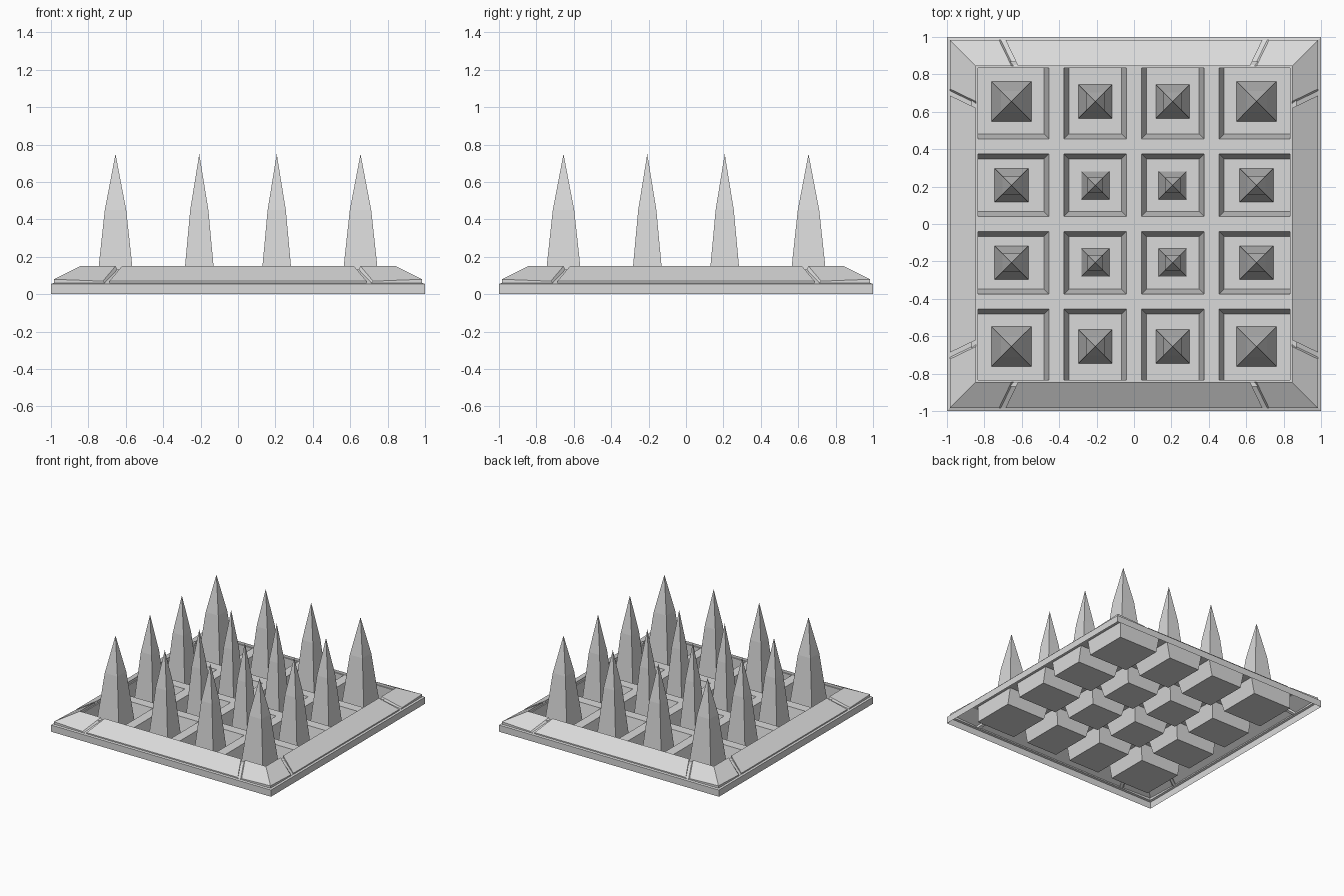
import bpy, bmesh
from mathutils import Matrix, Vector

cube = bpy.data.objects.get("Cube")
if cube:
    bpy.data.objects.remove(cube)

stone = bpy.data.materials.new("grey_stone")
stone.use_nodes = True
GREY = (0.7, 0.7, 0.7, 1)
stone.diffuse_color = GREY
stone.node_tree.nodes["Principled BSDF"].inputs["Base Color"].default_value = GREY


def finish(bm, name):
    """Weld, turn the shell upwards and make a flat-shaded object."""
    bmesh.ops.remove_doubles(bm, verts=bm.verts, dist=0.0005)
    bmesh.ops.recalc_face_normals(bm, faces=bm.faces)
    if sum(f.normal.z * f.calc_area() for f in bm.faces) < 0:
        bmesh.ops.reverse_faces(bm, faces=bm.faces)
    mesh = bpy.data.meshes.new(name)
    bm.to_mesh(mesh)
    bm.free()
    mesh.materials.append(stone)
    obj = bpy.data.objects.new(name, mesh)
    bpy.context.collection.objects.link(obj)
    return obj


def face(bm, points):
    return bm.faces.new([bm.verts.new(p) for p in points])


# Border: sloping slabs parted by slanted grooves, one side turned four times
OUT, LIP, TOP = 1.0, 0.985, 0.845
RIM_Z, TOP_Z, RIB_Z = 0.055, 0.15, 0.13
GROOVE = 0.018


def station(outer, inner, corner=False, sunk=0):
    """Cross-section of the border at one place along its front side."""
    def along(d):
        if corner:
            return d * (1 if outer > 0 else -1)
        return outer + (inner - outer) * (OUT - d) / (OUT - TOP)
    edge_z = 0.08 if corner else 0.07
    profile = [(OUT, 0), (OUT, RIM_Z), (LIP, RIM_Z + 0.005),
               (LIP, edge_z - sunk * 0.5), (TOP, TOP_Z - sunk), (TOP, RIB_Z)]
    return [Vector((along(d), -d, z)) for d, z in profile]


def bridge(bm, a, b):
    for i in range(len(a) - 1):
        quad = [a[i], a[i + 1], b[i + 1], b[i]]
        unique = [p for k, p in enumerate(quad) if (p - quad[k - 1]).length > 1e-5]
        if len(unique) > 2:
            face(bm, unique)


bm = bmesh.new()
cuts = [(0.73, 0.655), (0.72, 0.645), (0.695, 0.62)]
for turn in range(4):
    side = bmesh.new()
    for s in (-1, 1):
        far, floor, near = [(s * o, s * i) for o, i in cuts]
        chain = [station(s, s, corner=True), station(*far),
                 station(*floor, sunk=GROOVE), station(*near, sunk=GROOVE),
                 station(*near)]
        for a, b in zip(chain, chain[1:]):
            bridge(side, a, b)
    bridge(side, station(-cuts[2][0], -cuts[2][1]), station(*cuts[2]))
    rot = Matrix.Rotation(turn * 1.5707963, 3, 'Z')
    for f in side.faces:
        face(bm, [rot @ v.co for v in f.verts])
    side.free()
finish(bm, "border_frame")

# Plate tucked under the border, with tapered pits pressed into it
half = [0.04, 0.375, 0.455, 0.835, 0.87]
lines = [-v for v in reversed(half)] + half
LAST = len(lines) - 1
TAPER = 0.027


def floor_edge(k):
    """Pit walls lean inwards, except those against the border."""
    if k in (1, LAST - 1):
        return lines[k]
    return lines[k] + (TAPER if k % 2 else -TAPER)


bm = bmesh.new()
for i in range(LAST):
    for j in range(LAST):
        ring = [(i, j), (i + 1, j), (i + 1, j + 1), (i, j + 1)]
        rim = [(lines[a], lines[b], RIB_Z) for a, b in ring]
        if not (i % 2 and j % 2):
            face(bm, rim)
            continue
        low = [(floor_edge(a), floor_edge(b), 0) for a, b in ring]
        face(bm, low)
        for k in range(4):
            n = (k + 1) % 4
            face(bm, [rim[k], rim[n], low[n], low[k]])
finish(bm, "pit_grid")

# Four-sided spikes: a slow taper, then a sharper point
SPIKE_Z, BREAK_Z = 0.75, 0.45


def spike(x, y, r):
    bm = bmesh.new()
    square = [(-1, -1), (1, -1), (1, 1), (-1, 1)]
    base = [(x + r * a, y + r * b, 0) for a, b in square]
    waist = [(x + 0.54 * r * a, y + 0.54 * r * b, BREAK_Z) for a, b in square]
    for k in range(4):
        n = (k + 1) % 4
        face(bm, [base[k], base[n], waist[n], waist[k]])
        face(bm, [waist[k], waist[n], (x, y, SPIKE_Z)])
    finish(bm, "spike")


places = [-0.655, -0.207, 0.207, 0.655]
for x in places:
    for y in places:
        outer = (abs(x) > 0.5) + (abs(y) > 0.5)
        spike(x, y, (0.075, 0.09, 0.106)[outer])
